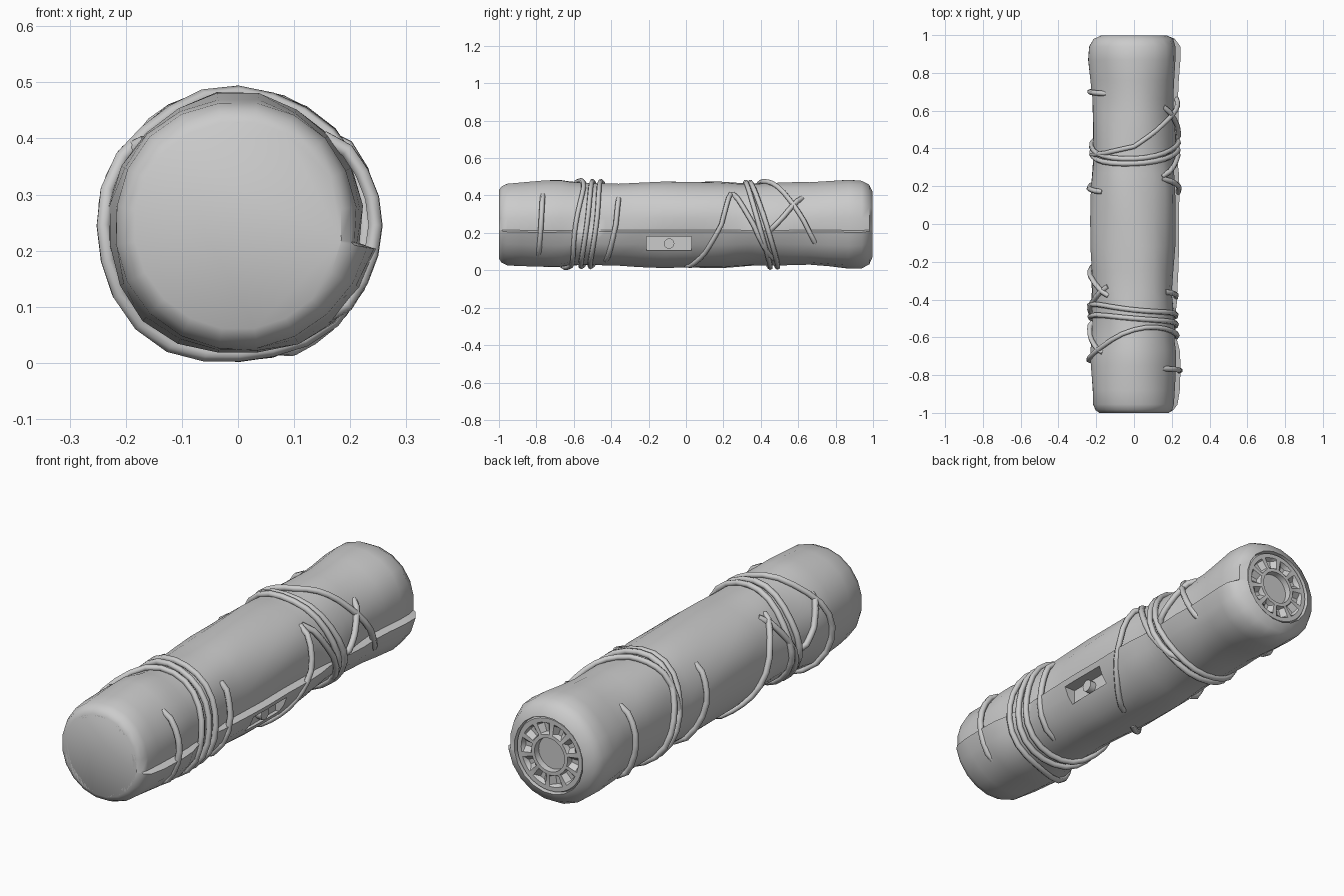
import bpy, bmesh
from math import sin, cos, pi, radians, exp

if "Cube" in bpy.data.objects:
    bpy.data.objects.remove(bpy.data.objects["Cube"])

CZ, SEAM, N = 0.25, radians(-9), 20

# base wrap radius along y
PROFILE = [(-1, .186), (-.985, .207), (-.955, .221), (-.88, .226), (-.75, .234), (-.67, .234),
           (-.62, .226), (-.55, .222), (-.49, .220), (-.43, .222), (-.36, .220), (-.25, .225),
           (-.12, .231), (.03, .231), (.18, .231), (.27, .225), (.34, .220), (.42, .222),
           (.5, .223), (.58, .223), (.66, .222), (.76, .230), (.87, .240), (.94, .237),
           (.98, .215), (.998, .175)]


def base_r(y):
    for (y0, r0), (y1, r1) in zip(PROFILE, PROFILE[1:]):
        if y <= y1:
            return r0 + (r1 - r0) * (y - y0) / (y1 - y0)
    return PROFILE[-1][1]


def wrap_r(y, a):
    ends = min(1, (1 - abs(y)) / .12)
    fold = .004 * sin(3 * a + 5 * y) + .003 * sin(5 * a - 9 * y)
    return base_r(y) + ends * fold


def seam_step(y):
    # the overlap flattens out below the string bands and at the ends
    band = exp(-((y + .53) / .1) ** 2) + exp(-((y - .42) / .1) ** 2)
    return max(0, 1 - band) * min(1, (1 - abs(y)) / .06)


def finish(name, bm, angle=40):
    bmesh.ops.recalc_face_normals(bm, faces=bm.faces)
    me = bpy.data.meshes.new(name)
    bm.to_mesh(me)
    bm.free()
    ob = bpy.data.objects.new(name, me)
    bpy.context.collection.objects.link(ob)
    smooth(ob, angle)
    return ob


def smooth(ob, angle=40):
    bpy.ops.object.select_all(action='DESELECT')
    ob.select_set(True)
    bpy.context.view_layer.objects.active = ob
    bpy.ops.object.shade_smooth_by_angle(angle=radians(angle))


def skin(bm, loops):
    for a, b in zip(loops, loops[1:]):
        n = len(a)
        for i in range(n):
            bm.faces.new((a[i], a[(i + 1) % n], b[(i + 1) % n], b[i]))


# cloth wrap with an overlapping seam along the right side
bm = bmesh.new()
loops = []
for y, _ in PROFILE:
    ring = []
    for i in range(N + 1):
        a = SEAM + 2 * pi * i / N
        step = -.018 * max(0, 1 - i / 3) + .014 * max(0, 1 - (N - i) / 4)
        if i == N:
            a -= .012
        elif i == 0:
            a += .012
        r = wrap_r(y, a) + seam_step(y) * step
        ring.append(bm.verts.new((r * cos(a), y, CZ + r * sin(a))))
    loops.append(ring)
inner = [bm.verts.new((v.co.x * .97, .965, CZ + (v.co.z - CZ) * .97)) for v in loops[-1]]
loops.append(inner)
skin(bm, loops)
bm.faces.new(loops[0])
bm.faces.new(inner)
wrap = finish("cloth_wrap", bm)

# rectangular slot cut into the right side
bpy.ops.mesh.primitive_cube_add(size=1, location=(.24, -.09, .148))
cutter = bpy.context.object
cutter.name = "slot_cutter"
cutter.dimensions = (.14, .24, .075)
cutter.hide_render = True
mod = wrap.modifiers.new("slot", 'BOOLEAN')
mod.operation, mod.solver, mod.object = 'DIFFERENCE', 'EXACT', cutter
bpy.context.view_layer.objects.active = wrap
bpy.ops.object.modifier_apply(modifier="slot")
bpy.data.objects.remove(cutter)
smooth(wrap)

# small button inside the slot
bpy.ops.mesh.primitive_cylinder_add(vertices=12, radius=.028, depth=.04,
                                    location=(.18, -.09, .148), rotation=(0, pi / 2, 0))
bpy.context.object.name = "slot_button"
smooth(bpy.context.object)


def lathe(name, rings, n, wave=0):
    """rings: (radius, y, flute depth); flutes alternate every two segments."""
    bm = bmesh.new()
    out = []
    for r, y, d in rings:
        out.append([bm.verts.new((r * cos(2 * pi * i / n), y - (d if i % 4 < 2 else 0),
                                  CZ + r * sin(2 * pi * i / n))) for i in range(n)])
    skin(bm, out)
    bm.faces.new(out[-1])
    return finish(name, bm, 35)


# front cap and fluted rear hub with a central socket
lathe("front_cap", [(.186, -.98, 0), (.184, -1, 0), (.165, -1, 0), (.13, -.996, 0)], 24)
lathe("rear_hub", [(.172, .975, 0), (.165, .99, 0), (.145, .99, 0), (.137, .99, .022),
                   (.098, .99, .022), (.092, .992, 0), (.076, .992, 0), (.07, .93, 0)], 40)


def string(name, pts, closed=False, thick=.014):
    cu = bpy.data.curves.new(name, 'CURVE')
    cu.dimensions = '3D'
    cu.bevel_depth, cu.bevel_resolution, cu.use_fill_caps = thick, 1, True
    sp = cu.splines.new('POLY')
    sp.points.add(len(pts) - 1)
    for k, (a, y) in enumerate(pts):
        r = wrap_r(y, a) + .008
        if not closed and k in (0, len(pts) - 1):
            r -= .016
        sp.points[k].co = (r * cos(a), y, CZ + r * sin(a), 1)
    sp.use_cyclic_u = closed
    sp.use_smooth = True
    ob = bpy.data.objects.new(name, cu)
    bpy.context.collection.objects.link(ob)


def loop_string(name, r, t, l, b):
    """Closed loop given its y at the right, top, left and bottom."""
    pts = []
    for i in range(24):
        a = 2 * pi * i / 24
        pts.append((a, (r + t + l + b) / 4 + (r - l) / 2 * cos(a) + (t - b) / 2 * sin(a)
                    + (r + l - t - b) / 4 * cos(2 * a)))
    string(name, pts, True)


def loose_string(name, keys):
    """Open strand through (angle in degrees, y) keys."""
    pts = []
    for (a0, y0), (a1, y1) in zip(keys, keys[1:]):
        for s in range(4):
            pts.append((radians(a0 + (a1 - a0) * s / 4), y0 + (y1 - y0) * s / 4))
    pts.append((radians(keys[-1][0]), keys[-1][1]))
    string(name, pts)


# tied loops around both ends
LOOPS = [(-.59, -.56, -.72, -.63), (-.53, -.50, -.49, -.56), (-.48, -.455, -.43, -.51),
         (.39, .32, .37, .45), (.43, .345, .41, .49)]
for i, l in enumerate(LOOPS):
    loop_string(f"string_loop_{i}", *l)

# loose strands, right side then left side
STRANDS = [[(46, -.765), (0, -.775), (-48, -.79)],
           [(40, -.36), (0, -.375), (-62, -.43)],
           [(48, .24), (0, .19), (-40, .1), (-75, 0)],
           [(48, .25), (0, .36), (-60, .47)],
           [(185, .36), (130, .375), (90, .41), (50, .52), (5, .63), (-30, .70)],
           [(42, .62), (10, .52), (-8, .45)],
           [(134, .69), (180, .70), (228, .71)],
           [(138, .17), (180, .19), (240, .25)],
           [(130, -.38), (160, -.30), (215, -.2), (255, -.08)],
           [(130, -.33), (180, -.45), (240, -.55)],
           [(138, -.68), (170, -.60), (188, -.52)]]
for i, s in enumerate(STRANDS):
    loose_string(f"string_strand_{i}", s)

# set the whole bundle on the ground
bpy.context.view_layer.update()
for ob in bpy.context.scene.objects:
    ob.location.z -= .005
